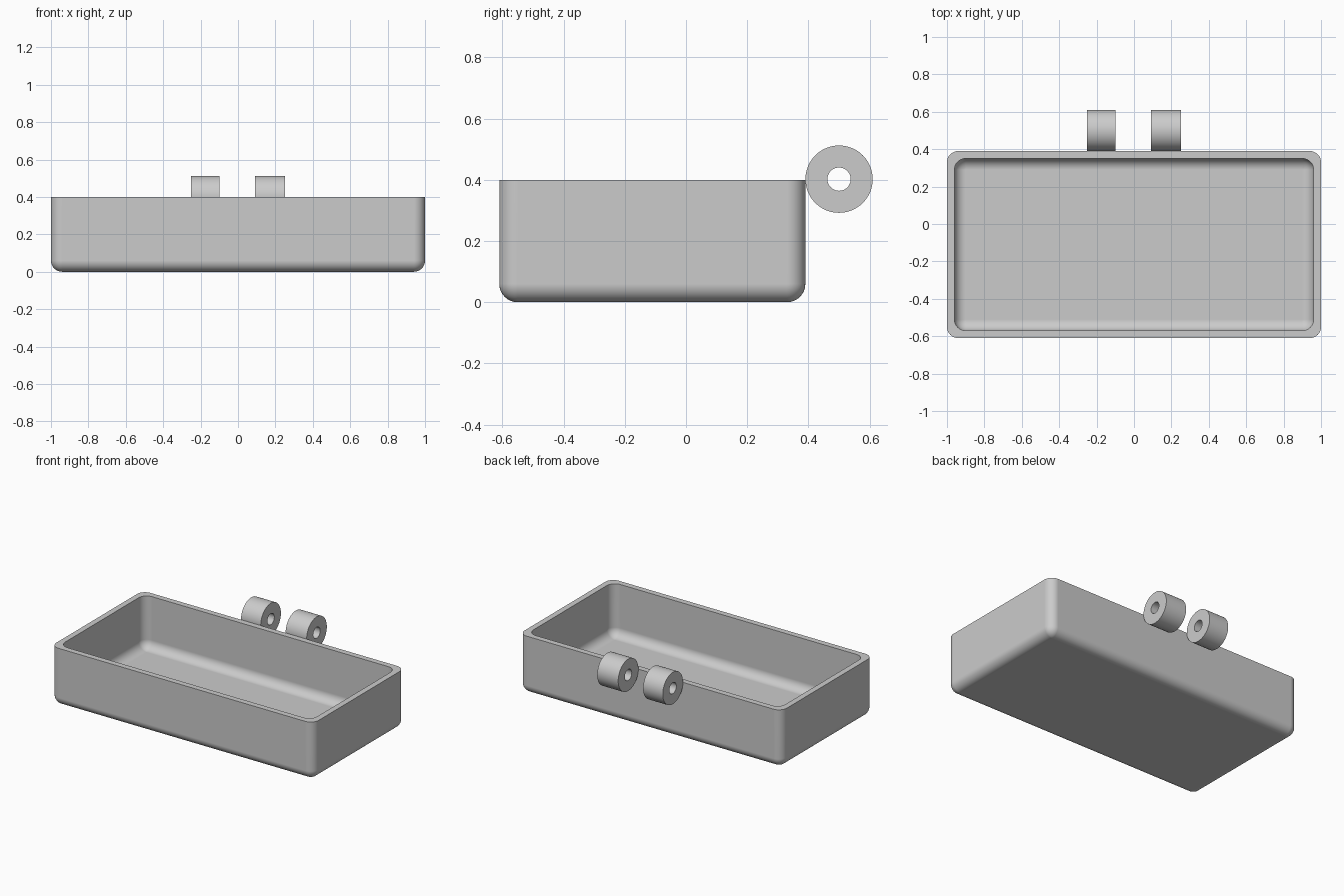
import bpy, bmesh
from math import sin, cos, pi, radians

cube = bpy.data.objects.get("Cube")
if cube:
    bpy.data.objects.remove(cube, do_unlink=True)

grey = bpy.data.materials.new("plain_grey")
grey.use_nodes = True
GREY = (0.6, 0.6, 0.6, 1)
grey.diffuse_color = GREY
grey.node_tree.nodes["Principled BSDF"].inputs["Base Color"].default_value = GREY

STEPS = 8          # segments per rounded quarter
CENTRE_Y = -0.11   # middle of the tray, front to back
WALL = 0.04
FILLET = 0.06


def finish(name, bm):
    """Turn a bmesh into a smooth-shaded object with crisp flat faces."""
    bmesh.ops.remove_doubles(bm, verts=bm.verts, dist=1e-5)
    bmesh.ops.recalc_face_normals(bm, faces=bm.faces)
    mesh = bpy.data.meshes.new(name)
    bm.to_mesh(mesh)
    bm.free()
    mesh.materials.append(grey)
    obj = bpy.data.objects.new(name, mesh)
    bpy.context.collection.objects.link(obj)
    bpy.ops.object.select_all(action='DESELECT')
    obj.select_set(True)
    bpy.context.view_layer.objects.active = obj
    bpy.ops.object.shade_smooth_by_angle(angle=radians(35))
    weighted = obj.modifiers.new("weighted_normals", 'WEIGHTED_NORMAL')
    weighted.keep_sharp = True
    return obj


def rounded_ring(bm, half_x, half_y, radius, z):
    """Rounded rectangle outline at height z."""
    ring = []
    for quarter, (sx, sy) in enumerate([(1, 1), (-1, 1), (-1, -1), (1, -1)]):
        for i in range(STEPS + 1):
            a = (quarter + i / STEPS) * pi / 2
            ring.append(bm.verts.new((sx * (half_x - radius) + radius * cos(a),
                                      CENTRE_Y + sy * (half_y - radius) + radius * sin(a), z)))
    return ring


def bridge(bm, a, b):
    n = len(a)
    for i in range(n):
        j = (i + 1) % n
        bm.faces.new((a[i], a[j], b[j], b[i]))


def shell_rings(bm, inset, floor_z):
    """Rings from the floor, round the fillet and up to the rim."""
    rings = []
    for i in range(STEPS + 1):
        a = i / STEPS * pi / 2
        shrink = FILLET * (1 - sin(a))
        rings.append(rounded_ring(bm, 1 - inset - shrink, 0.5 - inset - shrink,
                                  FILLET - shrink, floor_z + FILLET * (1 - cos(a))))
    rings.append(rounded_ring(bm, 1 - inset, 0.5 - inset, FILLET, 0.4))
    return rings


# Open tray: outer shell, rim and inner shell
bm = bmesh.new()
outer = shell_rings(bm, 0, 0)
inner = shell_rings(bm, WALL, WALL)
loops = outer + inner[::-1]
for low, high in zip(loops, loops[1:]):
    bridge(bm, low, high)
bm.faces.new(outer[0])
bm.faces.new(inner[0])
finish("tray", bm)


# Hinge knuckles: bored cylinders behind the back rim
def knuckle(name, x0, x1, segments=48):
    bm = bmesh.new()
    rings = []
    for x, r in [(x0, 0.11), (x1, 0.11), (x1, 0.038), (x0, 0.038)]:
        rings.append([bm.verts.new((x, 0.5 + r * cos(2 * pi * i / segments),
                                    0.402 + r * sin(2 * pi * i / segments)))
                      for i in range(segments)])
    for k in range(4):
        bridge(bm, rings[k], rings[(k + 1) % 4])
    finish(name, bm)


knuckle("hinge_knuckle_right", -0.25, -0.10)
knuckle("hinge_knuckle_left", 0.09, 0.25)
